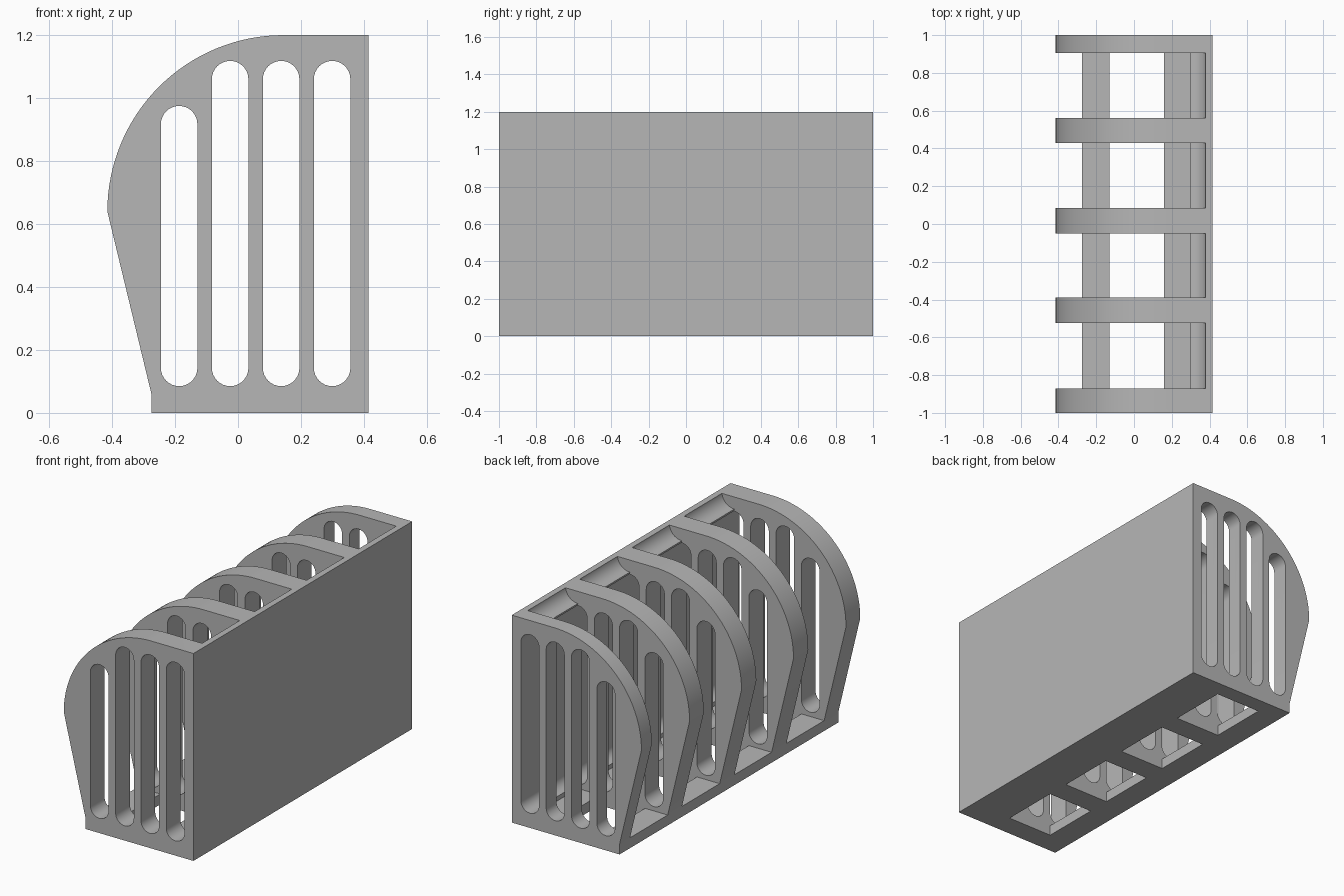
import bpy, bmesh
from math import sin, cos, pi, radians

old = bpy.data.objects.get("Cube")
if old:
    bpy.data.objects.remove(old, do_unlink=True)

grey = bpy.data.materials.new("plain_grey")
grey.use_nodes = True
colour = (0.47, 0.47, 0.47, 1)
grey.diffuse_color = colour
grey.node_tree.nodes["Principled BSDF"].inputs["Base Color"].default_value = colour


def arc(cx, cz, r, a0, a1, n):
    steps = [radians(a0 + (a1 - a0) * i / n) for i in range(n + 1)]
    return [(cx + r * cos(a), cz + r * sin(a)) for a in steps]


def extrude_profile(name, loops, y0, y1):
    """Fill x-z outlines (inner loops become holes) and extrude along y."""
    curve = bpy.data.curves.new(name, "CURVE")
    curve.dimensions = "2D"
    curve.fill_mode = "BOTH"
    curve.extrude = (y1 - y0) / 2
    for pts in loops:
        spline = curve.splines.new("POLY")
        spline.points.add(len(pts) - 1)
        for p, (x, z) in zip(spline.points, pts):
            p.co = (x, z, 0, 1)
        spline.use_cyclic_u = True
    temp = bpy.data.objects.new(name + "_outline", curve)
    bpy.context.collection.objects.link(temp)
    bpy.context.view_layer.update()
    graph = bpy.context.evaluated_depsgraph_get()
    mesh = bpy.data.meshes.new_from_object(temp.evaluated_get(graph))
    bpy.data.objects.remove(temp, do_unlink=True)
    bm = bmesh.new()
    bm.from_mesh(mesh)
    bmesh.ops.remove_doubles(bm, verts=bm.verts, dist=1e-5)
    for v in bm.verts:
        x, z, y = v.co
        v.co = (x, y + (y0 + y1) / 2, z)
    bmesh.ops.recalc_face_normals(bm, faces=bm.faces)
    bm.to_mesh(mesh)
    bm.free()
    mesh.materials.clear()
    mesh.materials.append(grey)
    obj = bpy.data.objects.new(name, mesh)
    bpy.context.collection.objects.link(obj)
    return obj


# Rack body: rounded side outline with four long slots
outline = [(-0.275, 0), (0.415, 0), (0.415, 1.2)]
outline += arc(0.145, 0.64, 0.56, 90, 180, 32) + [(-0.275, 0.06)]


def slot(cx, top, r=0.058, bottom=0.085):
    return arc(cx, top - r, r, 0, 180, 16) + arc(cx, bottom + r, r, 180, 360, 16)


slots = [slot(-0.187, 0.975)] + [slot(-0.025 + 0.162 * i, 1.118) for i in range(3)]
rack = extrude_profile("rack_body", [outline] + slots, -1, 1)

# Bay cutter outline: floor opening, hollowed back wall and scooped top lip
wall = [(0.30 + 0.06 * (1 - t * t), 0.67 + 0.46 * t)
        for t in [i / 10 - 1 for i in range(21)]]
lip = arc(0.30, 1.21, 0.08, -90, 0, 10)[1:]
bay = [(-0.13, -0.1), (0.16, -0.1), (0.16, 0.06), (0.30, 0.06)] + wall + lip
bay += [(0.38, 1.3), (-0.6, 1.3), (-0.6, 0.06), (-0.13, 0.06)]

for i, (y0, y1) in enumerate([(-0.87, -0.525), (-0.39, -0.05),
                              (0.085, 0.43), (0.56, 0.905)]):
    cutter = extrude_profile(f"bay_cutter_{i + 1}", [bay], y0, y1)
    cutter.hide_render = True
    mod = rack.modifiers.new(f"bay_{i + 1}", "BOOLEAN")
    mod.operation = "DIFFERENCE"
    mod.solver = "EXACT"
    mod.object = cutter

# Apply the cuts, then remove the cutters
bpy.context.view_layer.update()
graph = bpy.context.evaluated_depsgraph_get()
cut_mesh = bpy.data.meshes.new_from_object(rack.evaluated_get(graph))
rack.modifiers.clear()
rack.data = cut_mesh
for obj in [o for o in bpy.data.objects if o.name.startswith("bay_cutter")]:
    bpy.data.objects.remove(obj, do_unlink=True)

bpy.ops.object.select_all(action="DESELECT")
rack.select_set(True)
bpy.context.view_layer.objects.active = rack
bpy.ops.object.shade_smooth_by_angle(angle=radians(25))
